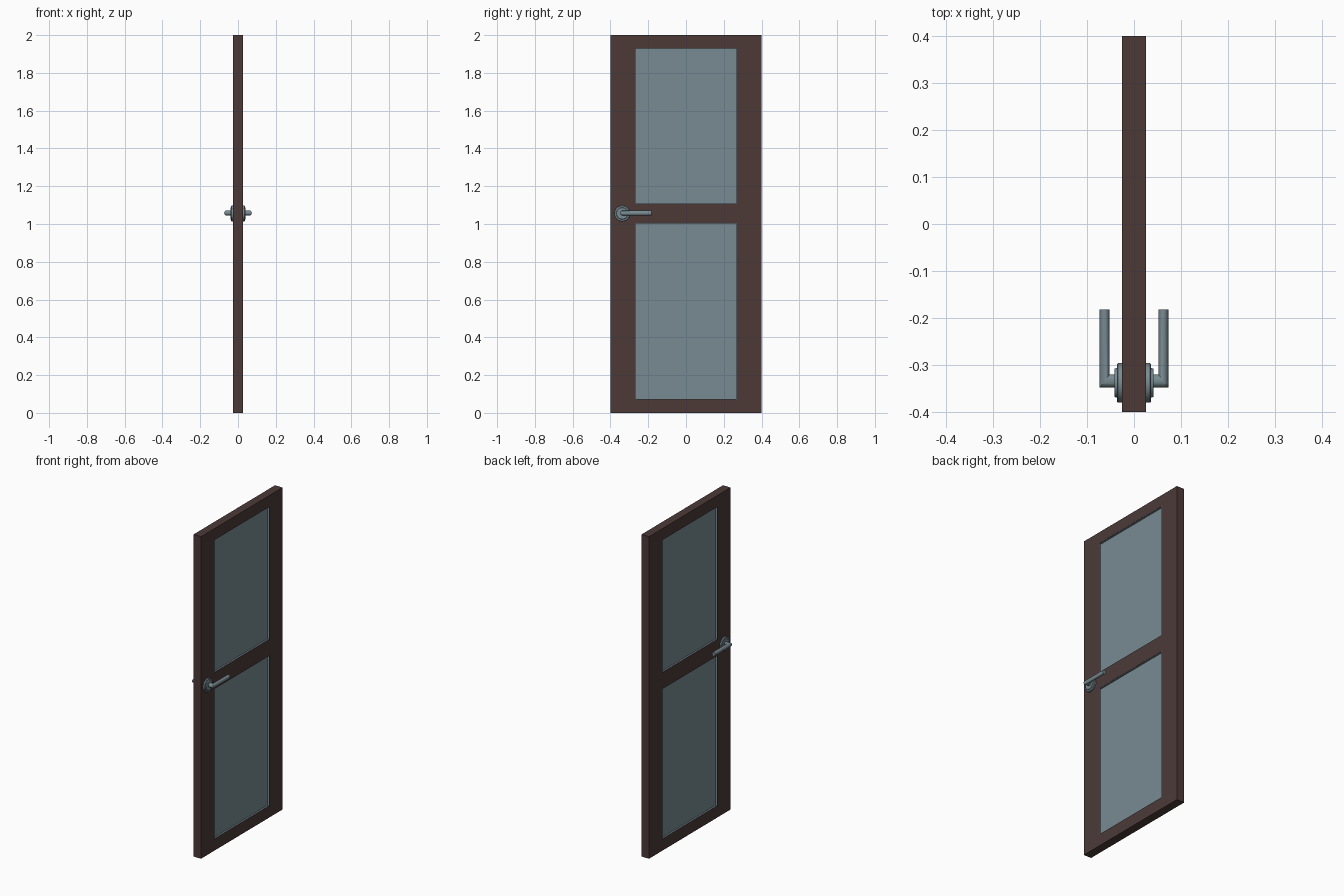
import bpy, bmesh, math
from mathutils import Matrix

if "Cube" in bpy.data.objects:
    bpy.data.objects.remove(bpy.data.objects["Cube"])


def material(name, rgb):
    m = bpy.data.materials.new(name)
    m.diffuse_color = (*rgb, 1)
    m.use_nodes = True
    m.node_tree.nodes["Principled BSDF"].inputs["Base Color"].default_value = m.diffuse_color
    return m


brown = material("dark_brown_wood", (0.072, 0.042, 0.039))
grey = material("blue_grey", (0.19, 0.26, 0.29))


def finish(bm, name, mat, smooth=False):
    bmesh.ops.recalc_face_normals(bm, faces=bm.faces)
    me = bpy.data.meshes.new(name)
    bm.to_mesh(me)
    bm.free()
    me.materials.append(mat)
    ob = bpy.data.objects.new(name, me)
    bpy.context.collection.objects.link(ob)
    if smooth:
        bpy.ops.object.select_all(action='DESELECT')
        ob.select_set(True)
        bpy.context.view_layer.objects.active = ob
        bpy.ops.object.shade_smooth_by_angle(angle=math.radians(35))
    return ob


def add_box(bm, x, y0, y1, z0, z1):
    mat = Matrix.Translation((0, (y0 + y1) / 2, (z0 + z1) / 2)) @ Matrix.Diagonal((2 * x, y1 - y0, z1 - z0, 1))
    bmesh.ops.create_cube(bm, size=1, matrix=mat)


T, W, H, OPEN = 0.026, 0.4, 2.0, 0.27
openings = {"lower": (0.072, 1.005), "upper": (1.106, 1.93)}

# Door frame: one slab grid with two openings, extruded through its thickness
ys = [-W, -OPEN, OPEN, W]
zs = [0, *openings["lower"], *openings["upper"], H]
bm = bmesh.new()
grid = [[bm.verts.new((-T, y, z)) for z in zs] for y in ys]
for i in range(3):
    for j in range(5):
        if i == 1 and j in (1, 3):
            continue
        bm.faces.new((grid[i][j], grid[i + 1][j], grid[i + 1][j + 1], grid[i][j + 1]))
ext = bmesh.ops.extrude_face_region(bm, geom=bm.faces[:], use_keep_orig=True)
bmesh.ops.translate(bm, vec=(2 * T, 0, 0), verts=[v for v in ext["geom"] if isinstance(v, bmesh.types.BMVert)])
finish(bm, "door_frame", brown)

# Recessed panes and the thin liners around them
for name, (z0, z1) in openings.items():
    bm = bmesh.new()
    add_box(bm, 0.015, -OPEN, OPEN, z0, z1)
    finish(bm, name + "_pane", grey)
    bm = bmesh.new()
    e, x = 0.002, T - 0.001
    add_box(bm, x, -OPEN, -OPEN + e, z0, z1)
    add_box(bm, x, OPEN - e, OPEN, z0, z1)
    add_box(bm, x, -OPEN, OPEN, z0, z0 + e)
    add_box(bm, x, -OPEN, OPEN, z1 - e, z1)
    finish(bm, name + "_pane_liner", grey)

HY, HZ, N = -0.338, 1.056, 32


def loft(name, rings):
    bm = bmesh.new()
    loops = [[bm.verts.new(p) for p in r] for r in rings]
    for a, b in zip(loops, loops[1:]):
        for k in range(N):
            bm.faces.new((a[k], a[(k + 1) % N], b[(k + 1) % N], b[k]))
    bm.faces.new(loops[0])
    bm.faces.new(loops[-1])
    return finish(bm, name, grey, True)


angles = [2 * math.pi * k / N for k in range(N)]

# Stepped round plate and mitred lever on each side of the door
for side, s in (("right", 1), ("left", -1)):
    profile = [(0.024, 0.042), (0.034, 0.042), (0.036, 0.040), (0.036, 0.032), (0.041, 0.030)]
    loft(side + "_handle_plate",
         [[(s * x, HY + r * math.cos(a), HZ + r * math.sin(a)) for a in angles] for x, r in profile])

    rings = [[], [], []]
    for a in angles:
        x = 0.0625 + 0.0105 * math.cos(a)
        y = -0.334 - 0.014 * math.cos(a)
        z = HZ + 0.002 + 0.013 * math.sin(a)
        rings[0].append((s * 0.036, y, z))
        rings[1].append((s * x, y, z))
        rings[2].append((s * x, -0.182, z))
    loft(side + "_lever", rings)
